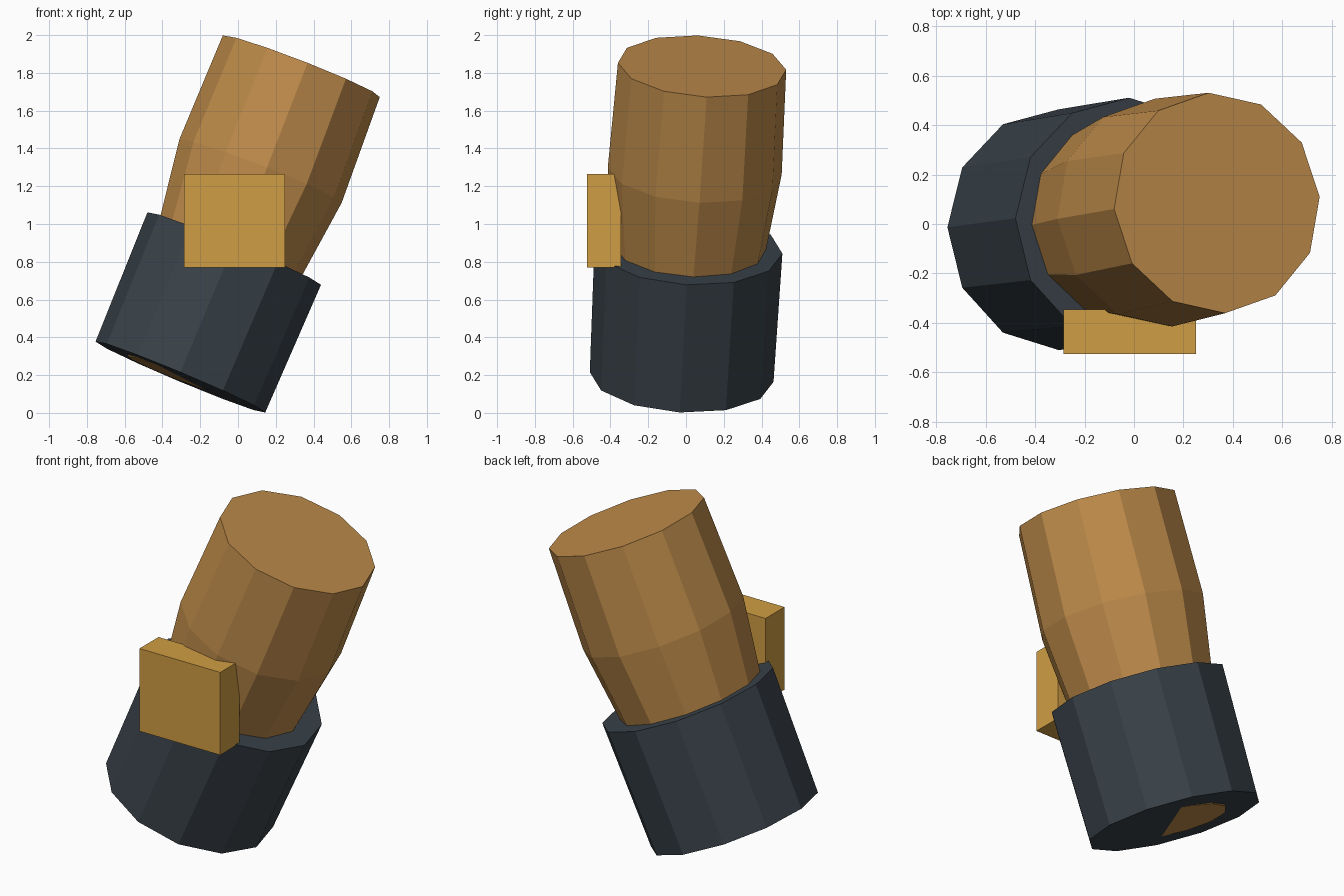
import bpy, bmesh, math
from mathutils import Vector

if "Cube" in bpy.data.objects:
    bpy.data.objects.remove(bpy.data.objects["Cube"])


def srgb(r, g, b):
    lin = lambda c: c / 12.92 if c <= 0.04045 else ((c + 0.055) / 1.055) ** 2.4
    return tuple(lin(c / 255) for c in (r, g, b)) + (1.0,)


def material(name, rgb):
    m = bpy.data.materials.new(name)
    m.diffuse_color = srgb(*rgb)
    m.use_nodes = True
    m.node_tree.nodes["Principled BSDF"].inputs["Base Color"].default_value = m.diffuse_color
    return m


def add_object(name, bm, mat):
    bmesh.ops.recalc_face_normals(bm, faces=bm.faces)
    mesh = bpy.data.meshes.new(name)
    bm.to_mesh(mesh)
    bm.free()
    mesh.materials.append(mat)
    ob = bpy.data.objects.new(name, mesh)
    bpy.context.collection.objects.link(ob)
    return ob


def ringed_tube(name, base, top, profile, phase, mat, sides=12):
    """Capped tube from base to top; profile = (fraction along axis, radius)."""
    base, top = Vector(base), Vector(top)
    n = (top - base).normalized()
    e1 = (Vector((1, 0, 0)) - n * n.x).normalized()
    e2 = n.cross(e1)
    bm = bmesh.new()
    rings = []
    for t, r in profile:
        c = base.lerp(top, t)
        ring = []
        for i in range(sides):
            a = phase + math.tau * i / sides
            ring.append(bm.verts.new(c + r * (math.cos(a) * e1 + math.sin(a) * e2)))
        rings.append(ring)
    for lo, hi in zip(rings, rings[1:]):
        for i in range(sides):
            j = (i + 1) % sides
            bm.faces.new((lo[i], lo[j], hi[j], hi[i]))
    bm.faces.new(rings[0][::-1])
    bm.faces.new(rings[-1])
    return add_object(name, bm, mat)


def box(name, lo, hi, mat):
    bm = bmesh.new()
    bmesh.ops.create_cube(bm, size=1)
    lo, hi = Vector(lo), Vector(hi)
    bmesh.ops.scale(bm, vec=hi - lo, verts=bm.verts)
    bmesh.ops.translate(bm, vec=(lo + hi) / 2, verts=bm.verts)
    return add_object(name, bm, mat)


tan = material("tan brown", (190, 139, 74))
slate = material("dark slate", (57, 66, 73))
gold = material("gold", (208, 157, 67))

# Tilted limb, widest two thirds of the way up
ringed_tube("limb", (-0.305, -0.03, 0.19), (0.335, 0.085, 1.835),
            [(0, 0.30), (0.333, 0.387), (0.663, 0.462), (1, 0.447)],
            math.radians(4.6), tan)

# Dark sleeve around the lower half
ringed_tube("sleeve", (-0.305, -0.023, 0.19), (-0.02, 0.013, 0.87),
            [(0, 0.487), (1, 0.498)], 0, slate)

# Upright block on the front
box("front_block", (-0.285, -0.525, 0.77), (0.25, -0.345, 1.265), gold)
